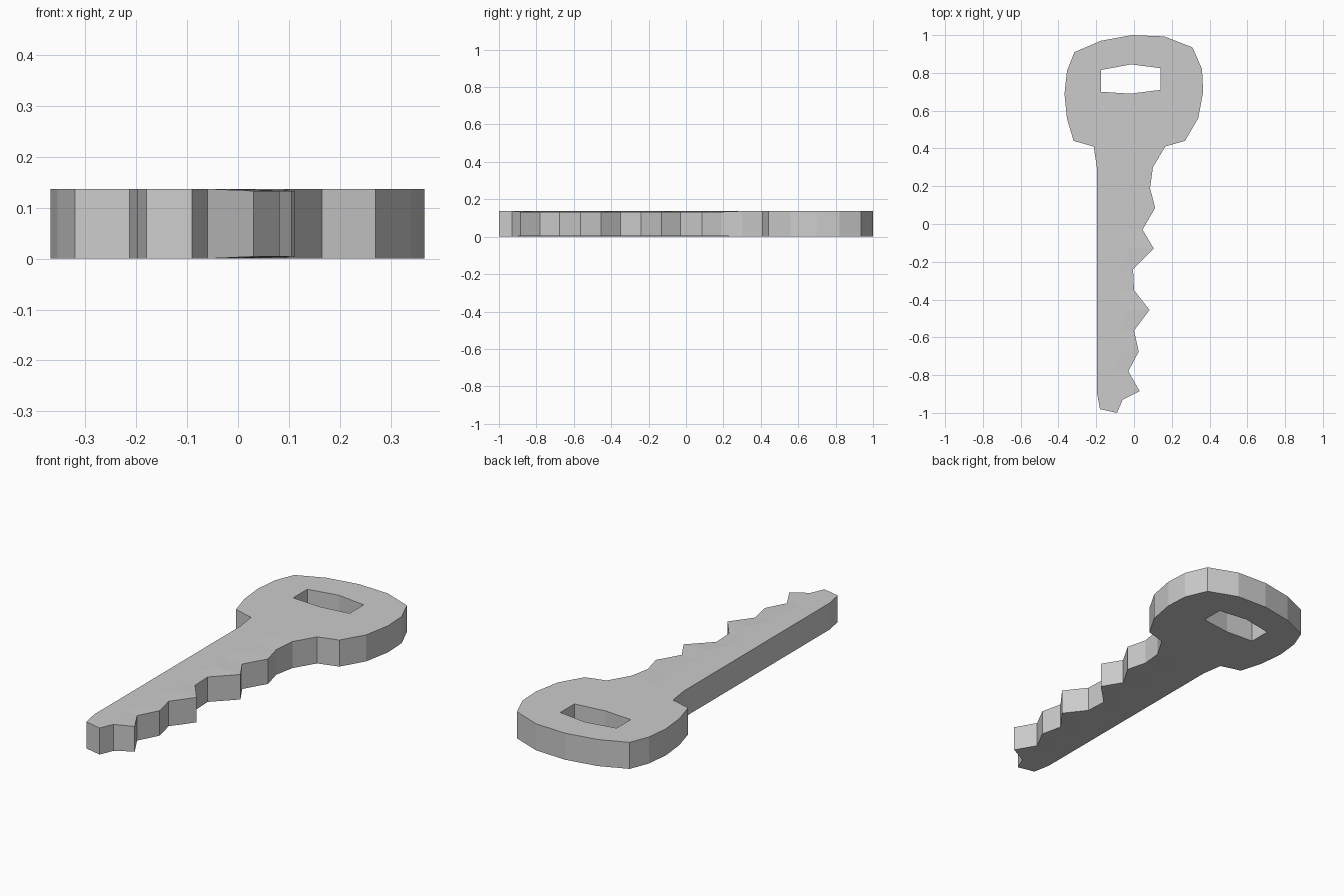
import bpy, bmesh

if "Cube" in bpy.data.objects:
    bpy.data.objects.remove(bpy.data.objects["Cube"])

H = 0.137      # key thickness
TAPER = 0.004  # thinning towards the cut edge

# Bow (right half) down to the start of the teeth
bow_right = [(-0.01, 1), (0.16, 0.993), (0.31, 0.935), (0.36, 0.82), (0.366, 0.70),
             (0.34, 0.56), (0.27, 0.44), (0.165, 0.41), (0.10, 0.30)]
# Cut teeth
teeth = [(0.085, 0.19), (0.112, 0.085), (0.045, -0.03), (0.105, -0.13),
         (-0.005, -0.24), (0.0, -0.35), (0.082, -0.455), (0.0, -0.565),
         (0.025, -0.675), (-0.03, -0.78), (0.03, -0.885)]
# Tip, straight back and left half of the bow
rest = [(-0.06, -0.93), (-0.09, -1), (-0.18, -0.98), (-0.197, -0.89), (-0.197, 0.30),
        (-0.213, 0.41), (-0.32, 0.44), (-0.355, 0.56), (-0.368, 0.69),
        (-0.355, 0.81), (-0.315, 0.91), (-0.175, 0.97)]
hole = [(-0.175, 0.815), (-0.015, 0.845), (0.14, 0.825),
        (0.14, 0.71), (-0.02, 0.69), (-0.175, 0.70)]

bm = bmesh.new()


def points(pts):
    return [bm.verts.new((x, y, 0)) for x, y in pts]


def loop(vs):
    return [bm.edges.new((a, b)) for a, b in zip(vs, vs[1:] + vs[:1])]


# Flat blank with the ring hole, bounded by the crease behind the teeth
right, left = points(bow_right), points(rest)
crease = points([(-0.03, 0.30)] + [(0.5 * x - 0.08, y) for x, y in teeth])
edges = loop(right + crease + left) + loop(points(hole))
bmesh.ops.triangle_fill(bm, edges=edges, use_beauty=True, use_dissolve=False)

# Toothed strip between the crease and the cut edge
cut = points(teeth)
rim = [right[-1]] + cut
for i in range(len(cut)):
    bm.faces.new((crease[i], crease[i + 1], rim[i + 1], rim[i]))
bm.faces.new((crease[-1], left[0], cut[-1]))

# Thickness
res = bmesh.ops.extrude_face_region(bm, geom=bm.faces[:], use_keep_orig=True)
for v in res["geom"]:
    if isinstance(v, bmesh.types.BMVert):
        v.co.z = H

# Slight thinning along the cut edge
for v in bm.verts:
    if any(abs(v.co.x - x) < 1e-4 and abs(v.co.y - y) < 1e-4 for x, y in teeth):
        v.co.z += TAPER if v.co.z < H / 2 else -TAPER

bmesh.ops.recalc_face_normals(bm, faces=bm.faces[:])
mesh = bpy.data.meshes.new("key")
bm.to_mesh(mesh)
bm.free()
bpy.context.collection.objects.link(bpy.data.objects.new("key", mesh))
